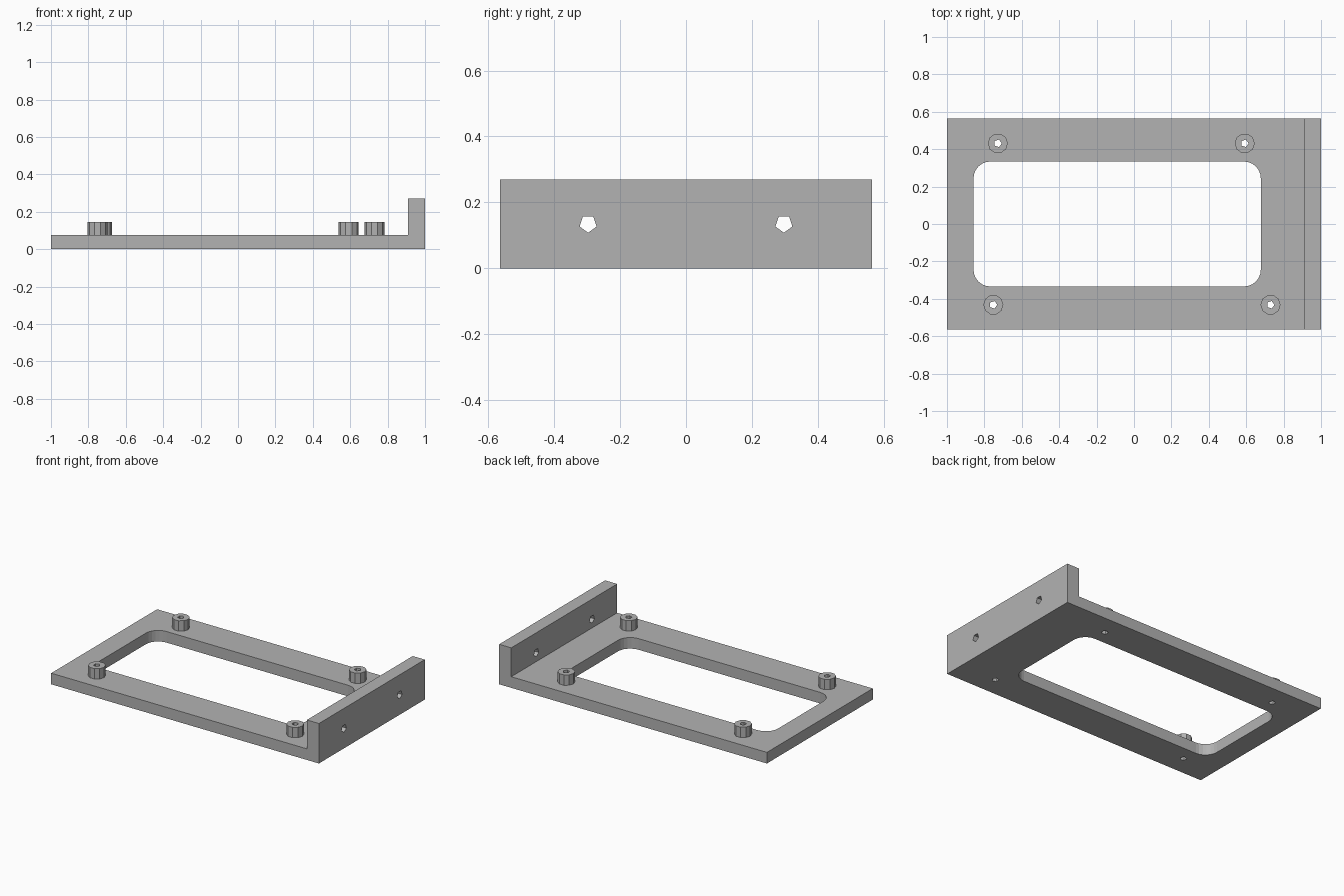
import bpy, bmesh, math
from mathutils import Matrix

old = bpy.data.objects.get("Cube")
if old:
    bpy.data.objects.remove(old)

HALF_Y, PLATE_TOP, WALL_TOP, POST_TOP = 0.565, 0.075, 0.27, 0.145
POSTS = {"back_right_post": (-0.728, 0.431), "back_left_post": (0.592, 0.431),
         "front_right_post": (-0.752, -0.432), "front_left_post": (0.73, -0.432)}

grey = bpy.data.materials.new("plain_grey")
grey.use_nodes = True
grey.diffuse_color = (0.45, 0.45, 0.45, 1)
grey.node_tree.nodes["Principled BSDF"].inputs["Base Color"].default_value = grey.diffuse_color


def make_object(name, bm):
    bmesh.ops.recalc_face_normals(bm, faces=bm.faces)
    mesh = bpy.data.meshes.new(name)
    bm.to_mesh(mesh)
    bm.free()
    mesh.materials.append(grey)
    obj = bpy.data.objects.new(name, mesh)
    bpy.context.collection.objects.link(obj)
    return obj


def extrude(name, points, offset):
    """Closed solid from a planar outline pushed along offset."""
    bm = bmesh.new()
    face = bm.faces.new([bm.verts.new(p) for p in points])
    out = bmesh.ops.extrude_face_region(bm, geom=[face], use_keep_orig=True)
    bmesh.ops.translate(bm, vec=offset, verts=[v for v in out["geom"] if isinstance(v, bmesh.types.BMVert)])
    return make_object(name, bm)


def prism(name, radius, sides, length, matrix):
    """Regular prism along local z with one corner on local +x."""
    ring = [matrix @ Matrix.Rotation(math.tau * i / sides, 4, "Z") @ Matrix.Translation((radius, 0, 0))
            for i in range(sides)]
    return extrude(name, [m.translation for m in ring], matrix.to_3x3() @ Matrix.Translation((0, 0, length)).translation)


def cut(target, cutter):
    mod = target.modifiers.new("cut", "BOOLEAN")
    mod.operation, mod.solver, mod.object = "DIFFERENCE", "EXACT", cutter
    bpy.context.view_layer.update()
    graph = bpy.context.evaluated_depsgraph_get()
    mesh = bpy.data.meshes.new_from_object(target.evaluated_get(graph))
    target.modifiers.clear()
    target.data = mesh
    bpy.data.objects.remove(cutter)


# L-shaped bracket: flat plate with an upright end wall
profile = [(-1, 0), (1, 0), (1, WALL_TOP), (0.91, WALL_TOP), (0.91, PLATE_TOP), (-1, PLATE_TOP)]
bracket = extrude("bracket", [(x, -HALF_Y, z) for x, z in profile], (0, 2 * HALF_Y, 0))

# Rounded window in the plate
x0, x1, y, r, steps = -0.858, 0.678, 0.334, 0.09, 6
corners = [(x1 - r, y - r), (x0 + r, y - r), (x0 + r, r - y), (x1 - r, r - y)]
outline = []
for q, (cx, cy) in enumerate(corners):
    for i in range(steps + 1):
        a = (q + i / steps) * math.pi / 2
        outline.append((cx + r * math.cos(a), cy + r * math.sin(a), -0.1))
cut(bracket, extrude("window_cutter", outline, (0, 0, 0.3)))

# Screw holes through the end wall, point down
for side in (-1, 1):
    place = Matrix.Translation((0.8, side * 0.297, 0.135)) @ Matrix.Rotation(math.pi / 2, 4, "Y")
    cut(bracket, prism("wall_hole_cutter", 0.027, 5, 0.3, place))

# Hollow mounting posts, bored on through the plate
for name, (px, py) in POSTS.items():
    post = prism(name, 0.0535, 10, POST_TOP - PLATE_TOP, Matrix.Translation((px, py, PLATE_TOP)))
    for part in (post, bracket):
        cut(part, prism("bore_cutter", 0.021, 5, 0.5, Matrix.Translation((px, py, -0.1))))
